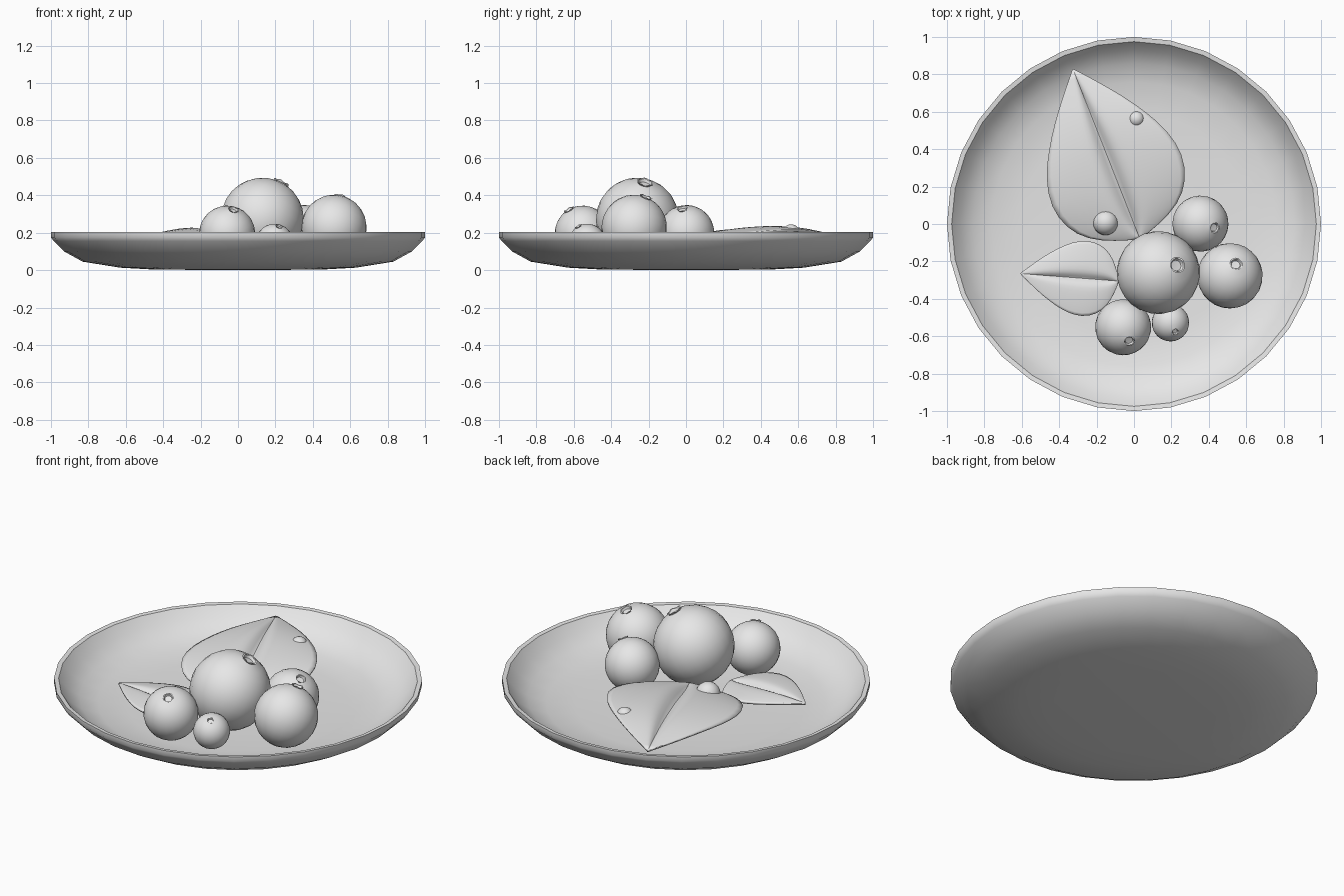
import bpy, bmesh, math
from mathutils import Vector

if "Cube" in bpy.data.objects:
    bpy.data.objects.remove(bpy.data.objects["Cube"])

grey = bpy.data.materials.new("plain_grey")
grey.use_nodes = True
grey.diffuse_color = (0.8, 0.8, 0.8, 1)
grey.node_tree.nodes["Principled BSDF"].inputs["Base Color"].default_value = (0.8, 0.8, 0.8, 1)


def finish(name, bm, angle=40):
    """Turn a bmesh into a smooth shaded object."""
    bmesh.ops.recalc_face_normals(bm, faces=bm.faces)
    mesh = bpy.data.meshes.new(name)
    bm.to_mesh(mesh)
    bm.free()
    mesh.materials.append(grey)
    obj = bpy.data.objects.new(name, mesh)
    bpy.context.collection.objects.link(obj)
    bpy.ops.object.select_all(action="DESELECT")
    obj.select_set(True)
    bpy.context.view_layer.objects.active = obj
    bpy.ops.object.shade_smooth_by_angle(angle=math.radians(angle))
    return obj


def lathe(profile, segments):
    """Closed surface of revolution; the profile begins and ends on the axis."""
    bm = bmesh.new()
    rings = []
    for r, z in profile[1:-1]:
        rings.append([bm.verts.new((r * math.sin(a), r * math.cos(a), z))
                      for a in (math.tau * i / segments for i in range(segments))])
    start = bm.verts.new((0, 0, profile[0][1]))
    end = bm.verts.new((0, 0, profile[-1][1]))
    for i in range(segments):
        j = (i + 1) % segments
        bm.faces.new((start, rings[0][i], rings[0][j]))
        bm.faces.new((end, rings[-1][j], rings[-1][i]))
        for low, high in zip(rings, rings[1:]):
            bm.faces.new((low[i], high[i], high[j], low[j]))
    return bm


# Shallow plate with a thin rim
plate_profile = [
    (0, 0), (0.45, 0.003), (0.63, 0.013), (0.83, 0.045), (0.93, 0.1), (0.985, 0.155),
    (1, 0.175), (1, 0.203), (0.975, 0.2), (0.93, 0.145), (0.86, 0.095), (0.76, 0.062),
    (0.6, 0.048), (0.3, 0.044), (0, 0.044)]
finish("plate", lathe(plate_profile, 32))


# Berries: a sphere whose pole carries a small flared, lobed crown with a dent
def berry(name, centre, radius, crown_x, crown_y):
    steps = 13
    tip = 0.17
    profile = [(0, -1)]
    for i in range(1, steps + 1):
        a = math.pi - (math.pi - tip) * i / steps
        profile.append((math.sin(a), math.cos(a)))
    profile += [(0.2, 1.025), (0.16, 1.02), (0.13, 0.95), (0, 0.94)]
    bm = lathe(profile, 24)
    for v in bm.verts:
        if v.co.z > 1.01:
            v.co.z += 0.015 * math.cos(5 * math.atan2(v.co.y, v.co.x))
    dx, dy = crown_x - centre[0], crown_y - centre[1]
    up = Vector((dx, dy, math.sqrt(radius ** 2 - dx ** 2 - dy ** 2)))
    turn = up.to_track_quat("Z", "Y")
    for v in bm.verts:
        v.co = turn @ (v.co * radius) + Vector(centre)
    finish(name, bm)


berry("large_berry", (0.13, -0.26, 0.272), 0.222, 0.23, -0.22)
berry("right_berry", (0.513, -0.277, 0.228), 0.175, 0.545, -0.215)
berry("back_berry", (0.355, 0.002, 0.198), 0.15, 0.43, -0.02)
berry("front_berry", (-0.058, -0.552, 0.195), 0.15, -0.025, -0.625)
berry("small_berry", (0.195, -0.528, 0.148), 0.1, 0.22, -0.575)

# Leaves: rows of (position along midrib, half width, arch)
leaf_rows = [(0, 0.01, 0), (0.035, 0.13, 0.1), (0.1, 0.27, 0.3), (0.2, 0.355, 0.6),
             (0.34, 0.395, 0.9), (0.5, 0.36, 1), (0.63, 0.29, 0.95), (0.76, 0.205, 0.75),
             (0.9, 0.09, 0.3), (1, 0.004, 0)]
# (position across, height) from midrib groove to drooping edge
leaf_section = [(0, -0.035), (0.06, -0.015), (0.16, 0.018), (0.35, 0.02), (0.6, 0.012),
                (0.85, 0), (1, -0.012)]


def leaf(name, base, tip, rise, tilt, width=1.0):
    base, tip = Vector(base), Vector(tip)
    axis = tip - base
    length = axis.xy.length
    side = Vector((axis.y, -axis.x, 0)).normalized()
    section = [(-v, h) for v, h in reversed(leaf_section[1:])] + leaf_section
    bm = bmesh.new()
    grid = []
    for u, w, arch in leaf_rows:
        row = []
        for v, h in section:
            p = base + axis * u + side * (v * w * width * length)
            p.z += rise * arch + (h * length + tilt * v) * min(1, w * 3)
            row.append(bm.verts.new(p))
        grid.append(row)
    for a, b in zip(grid, grid[1:]):
        for i in range(len(a) - 1):
            bm.faces.new((a[i], a[i + 1], b[i + 1], b[i]))
    obj = finish(name, bm, 60)
    sub = obj.modifiers.new("soften", "SUBSURF")
    sub.levels = sub.render_levels = 1
    solid = obj.modifiers.new("thickness", "SOLIDIFY")
    solid.thickness = 0.012
    solid.offset = 0


leaf("large_leaf", (0.03, -0.075, 0.14), (-0.325, 0.825, 0.175), 0.05, 0.015)
leaf("small_leaf", (-0.085, -0.305, 0.1), (-0.605, -0.265, 0.115), 0.015, -0.005)

# Dew drops resting on the large leaf
for name, spot, radius in (("large_drop", (-0.152, 0.008, 0.16), 0.068),
                           ("small_drop", (0.012, 0.562, 0.2), 0.045)):
    bm = bmesh.new()
    bmesh.ops.create_uvsphere(bm, u_segments=20, v_segments=12, radius=radius)
    bmesh.ops.translate(bm, verts=bm.verts, vec=spot)
    finish(name, bm)
